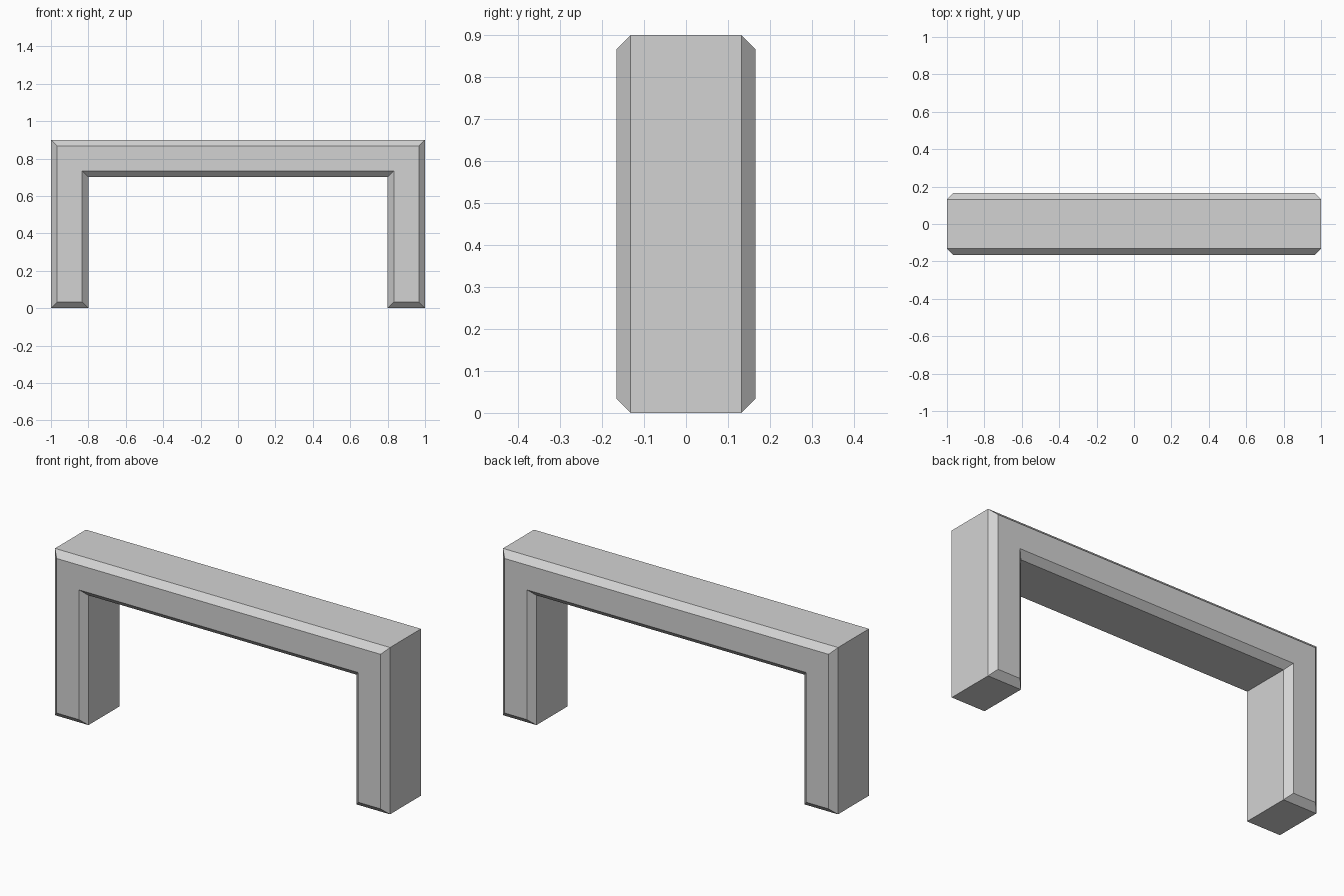
import bpy
import bmesh

if "Cube" in bpy.data.objects:
    bpy.data.objects.remove(bpy.data.objects["Cube"], do_unlink=True)

HALF_WIDTH, HEIGHT = 1.0, 0.9
OPEN_HALF, OPEN_TOP = 0.8, 0.7
HALF_DEPTH, CHAMFER = 0.165, 0.033


def arch_outline(inset):
    """Outline of the arch in x and z, shrunk by the inset on every edge."""
    w, h = HALF_WIDTH - inset, HEIGHT - inset
    ow, oh = OPEN_HALF + inset, OPEN_TOP + inset
    half = [(ow, oh), (ow, inset), (w, inset), (w, h)]
    return half + [(-x, z) for x, z in reversed(half)]


# Plain grey material
grey = bpy.data.materials.new("light_grey")
grey.use_nodes = True
colour = (0.65, 0.65, 0.65, 1.0)
grey.diffuse_color = colour
grey.node_tree.nodes["Principled BSDF"].inputs["Base Color"].default_value = colour

# Loft chamfered outlines from front to back
bm = bmesh.new()
edge_y = HALF_DEPTH - CHAMFER
sections = [(-HALF_DEPTH, CHAMFER), (-edge_y, 0), (edge_y, 0), (HALF_DEPTH, CHAMFER)]
rings = [[bm.verts.new((x, y, z)) for x, z in arch_outline(inset)]
         for y, inset in sections]
for a, b in zip(rings, rings[1:]):
    for i in range(len(a)):
        j = (i + 1) % len(a)
        bm.faces.new((a[i], a[j], b[j], b[i]))

# Front and back faces: two legs and a crossbar each
for ring in (rings[0], rings[-1]):
    for corners in ((0, 1, 2, 3), (4, 5, 6, 7), (0, 3, 4, 7)):
        bm.faces.new([ring[i] for i in corners])
bmesh.ops.recalc_face_normals(bm, faces=bm.faces)

mesh = bpy.data.meshes.new("arch_frame")
bm.to_mesh(mesh)
bm.free()
mesh.materials.append(grey)
arch = bpy.data.objects.new("arch_frame", mesh)
bpy.context.collection.objects.link(arch)
